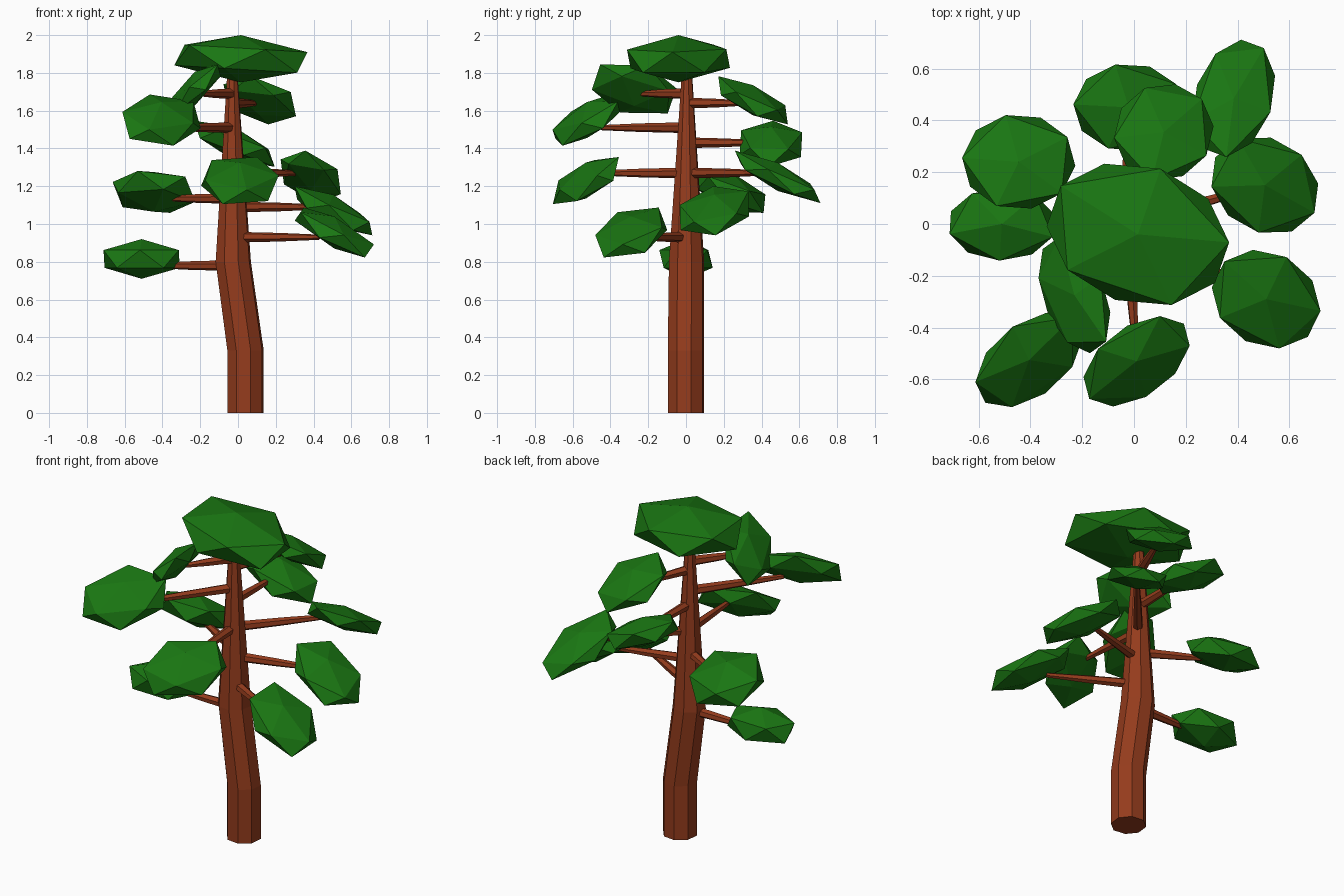
import bpy, bmesh, math
from mathutils import Matrix, Vector

if "Cube" in bpy.data.objects:
    bpy.data.objects.remove(bpy.data.objects["Cube"])


def material(name, rgb):
    m = bpy.data.materials.new(name)
    m.diffuse_color = (*rgb, 1)
    m.use_nodes = True
    m.node_tree.nodes["Principled BSDF"].inputs["Base Color"].default_value = m.diffuse_color
    return m


bark = material("bark", (0.30, 0.045, 0.012))
leaf = material("leaf", (0.010, 0.18, 0.006))


def finish(bm, name, mat):
    bmesh.ops.recalc_face_normals(bm, faces=bm.faces)
    me = bpy.data.meshes.new(name)
    bm.to_mesh(me)
    bm.free()
    me.materials.append(mat)
    ob = bpy.data.objects.new(name, me)
    bpy.context.collection.objects.link(ob)


def tube(name, rings, sides, axis):
    """Skin of polygon rings (centre, radius) perpendicular to axis."""
    bm = bmesh.new()
    rot = Vector(axis).to_track_quat('Z', 'Y')
    loops = []
    for centre, r in rings:
        loop = []
        for i in range(sides):
            a = math.tau * (i + 0.35) / sides
            off = rot @ Vector((r * math.cos(a), r * math.sin(a), 0))
            loop.append(bm.verts.new(Vector(centre) + off))
        loops.append(loop)
    for lo, hi in zip(loops, loops[1:]):
        for i in range(sides):
            j = (i + 1) % sides
            bm.faces.new((lo[i], lo[j], hi[j], hi[i]))
    bm.faces.new(loops[0][::-1])
    bm.faces.new(loops[-1])
    finish(bm, name, bark)


def foliage(name, centre, a, b, angle, t, sx, sy, spin):
    """Flattened faceted clump: ellipse a x b turned by angle, sloping by sx, sy."""
    bm = bmesh.new()
    bmesh.ops.create_icosphere(bm, subdivisions=1, radius=1)
    bm.transform(Matrix.Rotation(math.radians(angle), 4, 'Z')
                 @ Matrix.Diagonal((a * 1.09, b * 1.09, t, 1))
                 @ Matrix.Rotation(spin, 4, 'Z'))
    for v in bm.verts:
        v.co.z += sx * v.co.x + sy * v.co.y
        v.co += Vector(centre)
    finish(bm, name, leaf)


# Trunk: straight foot, leaning middle, tapering top
tube("trunk", [((0.04, 0, 0), 0.1), ((0.04, 0, 0.33), 0.1),
               ((-0.025, 0.003, 0.8), 0.097), ((-0.03, 0.005, 1.8), 0.028)],
     8, (0, 0, 1))

# Crown clump
foliage("crown_foliage", (0.015, -0.04, 1.875), 0.37, 0.275, -18, 0.125, -0.06, 0, 0.3)

# Side clumps: x, y, z, a, b, angle, thickness, slope x, slope y, branch z
clumps = [
    (-0.51, 0.00, 0.815, 0.215, 0.145, 0, 0.105, 0.0, 0.0, 0.78),
    (-0.445, 0.24, 1.17, 0.225, 0.19, 0, 0.105, -0.05, -0.35, 1.135),
    (-0.405, -0.525, 1.55, 0.245, 0.145, 38, 0.095, -0.25, 0.6, 1.51),
    (-0.23, -0.275, 1.715, 0.24, 0.125, 110, 0.09, 0.8, 0.05, 1.69),
    (0.01, -0.53, 1.23, 0.24, 0.14, 35, 0.095, -0.25, 0.6, 1.27),
    (0.51, -0.29, 0.955, 0.225, 0.185, -30, 0.085, -0.45, 0.15, 0.93),
    (0.505, 0.15, 1.07, 0.225, 0.185, -30, 0.085, -0.45, 0.1, 1.09),
    (0.385, 0.485, 1.25, 0.24, 0.155, 72, 0.075, -0.12, -0.45, 1.27),
    (-0.02, 0.45, 1.425, 0.22, 0.175, 0, 0.09, -0.38, 0.0, 1.43),
    (0.115, 0.355, 1.655, 0.2, 0.19, 30, 0.08, -0.2, -0.45, 1.64),
]
for i, (x, y, z, a, b, ang, t, sx, sy, bz) in enumerate(clumps, 1):
    foliage(f"foliage_{i}", (x, y, z), a, b, ang, t, sx, sy, i * 0.9)
    # Branch from the trunk core into the clump
    start, end = Vector((-0.028, 0.003, bz)), Vector((x, y, bz))
    tip = start.lerp(end, 0.85)
    tube(f"branch_{i}", [(start, 0.029), (start.lerp(tip, 0.55), 0.023), (tip, 0.014)],
         6, end - start)
